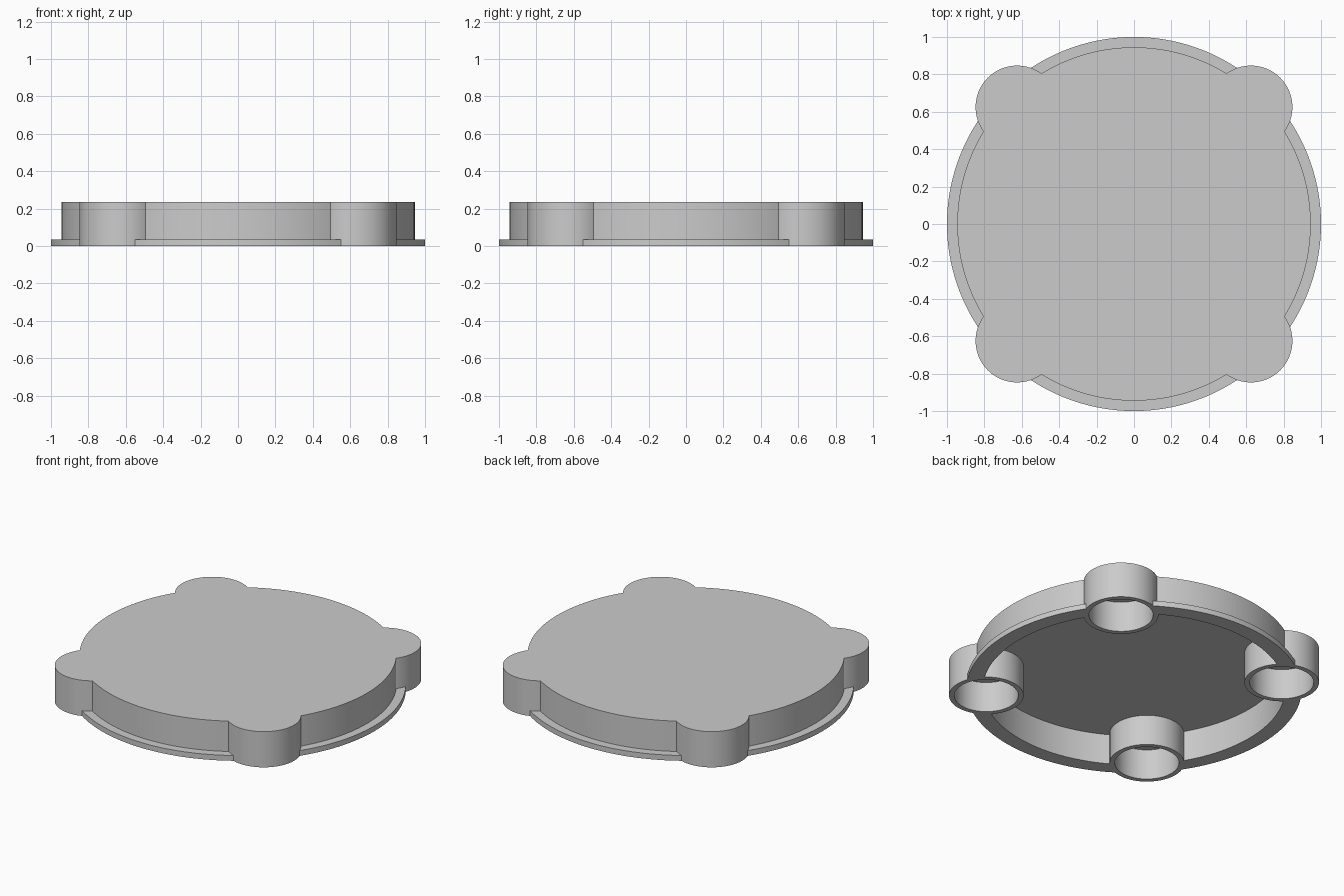
import bpy
import math

cube = bpy.data.objects.get("Cube")
if cube:
    bpy.data.objects.remove(cube, do_unlink=True)

HEIGHT = 0.235      # overall height
CEILING = 0.2       # underside of the top plate
FLANGE = 0.035      # thickness of the base flange
LOBE = 0.625        # x and y offset of the corner lobes
LOBE_R = 0.222

grey = bpy.data.materials.new("light_grey")
grey.use_nodes = True
colour = (0.6, 0.6, 0.6, 1)
grey.diffuse_color = colour
grey.node_tree.nodes["Principled BSDF"].inputs["Base Color"].default_value = colour


def cylinder(name, radius, bottom, top, x=0, y=0, sides=128):
    bpy.ops.mesh.primitive_cylinder_add(vertices=sides, radius=radius, depth=top - bottom,
                                        location=(x, y, (bottom + top) / 2))
    obj = bpy.context.object
    obj.name = name
    obj.data.materials.append(grey)
    return obj


def combine(target, tool, operation):
    """Apply a boolean to the target and discard the tool."""
    mod = target.modifiers.new(operation, "BOOLEAN")
    mod.operation = operation
    mod.solver = "EXACT"
    mod.object = tool
    bpy.context.view_layer.objects.active = target
    bpy.ops.object.modifier_apply(modifier=mod.name)
    bpy.data.objects.remove(tool, do_unlink=True)


corners = [(sx * LOBE, sy * LOBE) for sx in (-1, 1) for sy in (-1, 1)]

# Round lid with its thin base flange
lid = cylinder("lid", 0.945, 0, HEIGHT)
combine(lid, cylinder("flange", 1.0, 0, FLANGE), "UNION")

# Main cavity leaves the inner sides of the corner tubes standing
cavity = cylinder("cavity", 0.902, -0.1, CEILING)
for x, y in corners:
    combine(cavity, cylinder("tube_clearance", LOBE_R, -0.2, HEIGHT + 0.1, x, y, 96), "DIFFERENCE")
combine(lid, cavity, "DIFFERENCE")

# Corner lobes, each hollow from below
for x, y in corners:
    combine(lid, cylinder("lobe", LOBE_R, 0, HEIGHT, x, y, 96), "UNION")
for x, y in corners:
    combine(lid, cylinder("tube_hole", 0.191, -0.1, CEILING, x, y, 96), "DIFFERENCE")

# Smooth walls with crisp rims
bpy.ops.object.select_all(action="DESELECT")
lid.select_set(True)
bpy.context.view_layer.objects.active = lid
bpy.ops.object.shade_smooth_by_angle(angle=math.radians(30))
